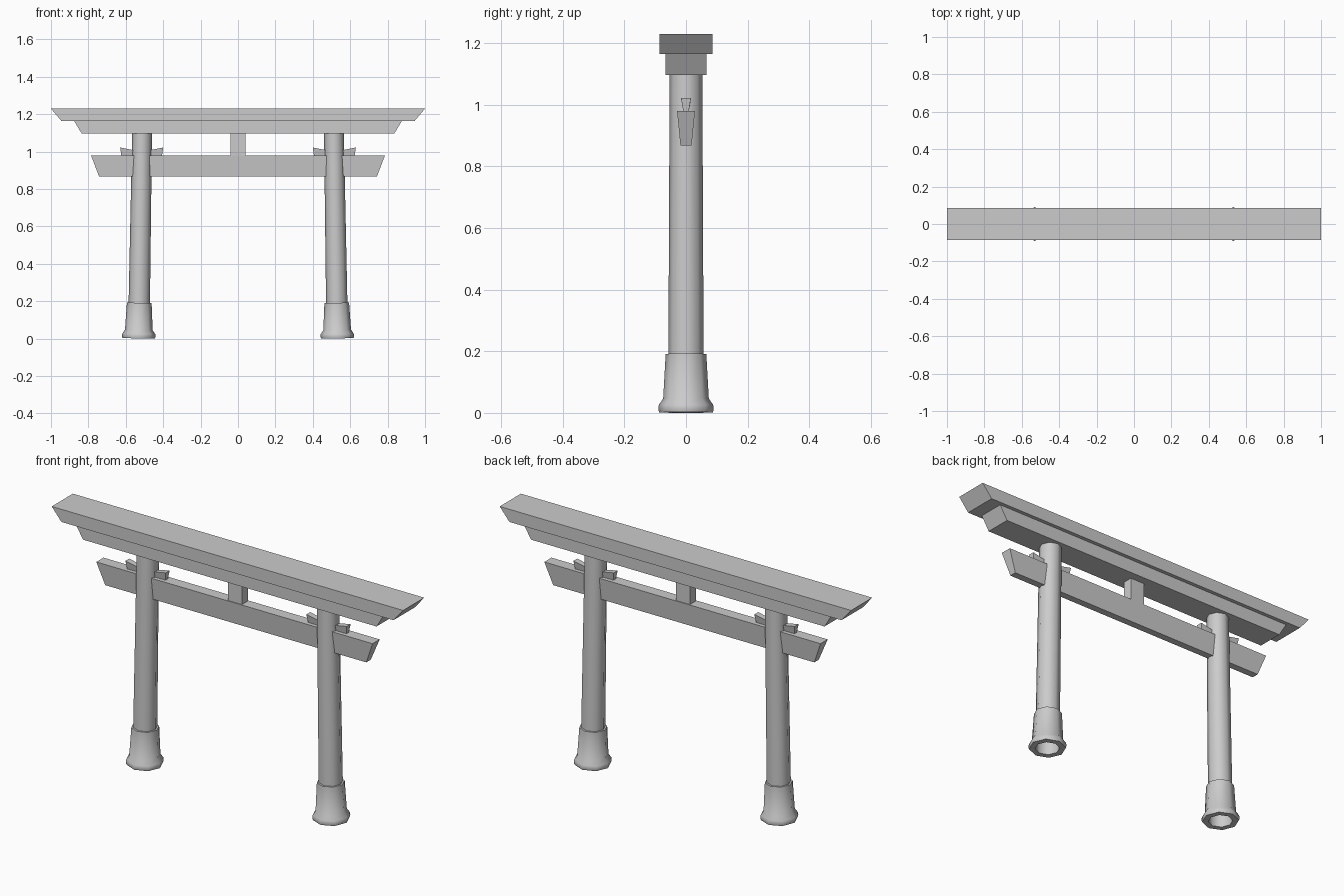
import bpy, bmesh
from math import sin, cos, pi

if "Cube" in bpy.data.objects:
    bpy.data.objects.remove(bpy.data.objects["Cube"])

SIDES = 8
LEAN = 0.0165


def finish(name, bm, smooth=False):
    bmesh.ops.recalc_face_normals(bm, faces=bm.faces)
    me = bpy.data.meshes.new(name)
    bm.to_mesh(me)
    bm.free()
    ob = bpy.data.objects.new(name, me)
    bpy.context.collection.objects.link(ob)
    if smooth:
        bpy.ops.object.select_all(action='DESELECT')
        ob.select_set(True)
        bpy.context.view_layer.objects.active = ob
        bpy.ops.object.shade_smooth_by_angle(angle=1.0)
    return ob


def beam(name, end_a, end_b):
    """Bar between two ends; end = (x low, x high, z low, z high, half depth low, half depth high)."""
    bm = bmesh.new()
    rings = []
    for xl, xh, zl, zh, yl, yh in (end_a, end_b):
        pts = [(xl, -yl, zl), (xl, yl, zl), (xh, yh, zh), (xh, -yh, zh)]
        rings.append([bm.verts.new(p) for p in pts])
    a, b = rings
    bm.faces.new(a)
    bm.faces.new(b[::-1])
    for i in range(4):
        j = (i + 1) % 4
        bm.faces.new((a[i], b[i], b[j], a[j]))
    return finish(name, bm)


def symmetric_beam(name, xl, xh, zl, zh, yl, yh):
    return beam(name, (-xl, -xh, zl, zh, yl, yh), (xl, xh, zl, zh, yl, yh))


def lathe(name, profile):
    """Revolve (radius, height) points around z."""
    bm = bmesh.new()
    rings = [[bm.verts.new((r * cos(2 * pi * i / SIDES), r * sin(2 * pi * i / SIDES), z))
              for i in range(SIDES)] for r, z in profile]
    for a, b in zip(rings, rings[1:]):
        for i in range(SIDES):
            j = (i + 1) % SIDES
            bm.faces.new((a[i], a[j], b[j], b[i]))
    return finish(name, bm, smooth=True)


# Two stacked lintels and the lower tie beam
symmetric_beam("top_lintel", 0.945, 1.0, 1.165, 1.23, 0.086, 0.086)
symmetric_beam("under_lintel", 0.835, 0.877, 1.096, 1.165, 0.067, 0.067)
symmetric_beam("tie_beam", 0.743, 0.786, 0.868, 0.98, 0.018, 0.029)

# Short centre strut
symmetric_beam("centre_strut", 0.04, 0.04, 0.975, 1.10, 0.025, 0.025)

for s, side in ((-1, "left"), (1, "right")):
    # Leaning pillar shaft and its flared foot
    shaft = lathe(side + "_pillar", [(0.058, 0.0), (0.053, 1.10)])
    foot = lathe(side + "_foot", [(0.058, 0.0), (0.087, 0.0), (0.09, 0.01), (0.088, 0.025),
                                  (0.074, 0.045), (0.066, 0.19), (0.056, 0.19)])
    for ob in (shaft, foot):
        ob.location = (s * 0.531, 0, 0.0015)
        ob.rotation_euler = (0, -s * LEAN, 0)

    # Wedges on both faces of the pillar
    for xo, xi, part in ((0.63, 0.52, "outer"), (0.40, 0.51, "inner")):
        d = 0.006 if xo > xi else -0.006
        beam(f"{side}_{part}_wedge",
             (s * (xo - d), s * xo, 0.98, 1.022, 0.009, 0.016),
             (s * xi, s * xi, 0.98, 1.0, 0.009, 0.013))
